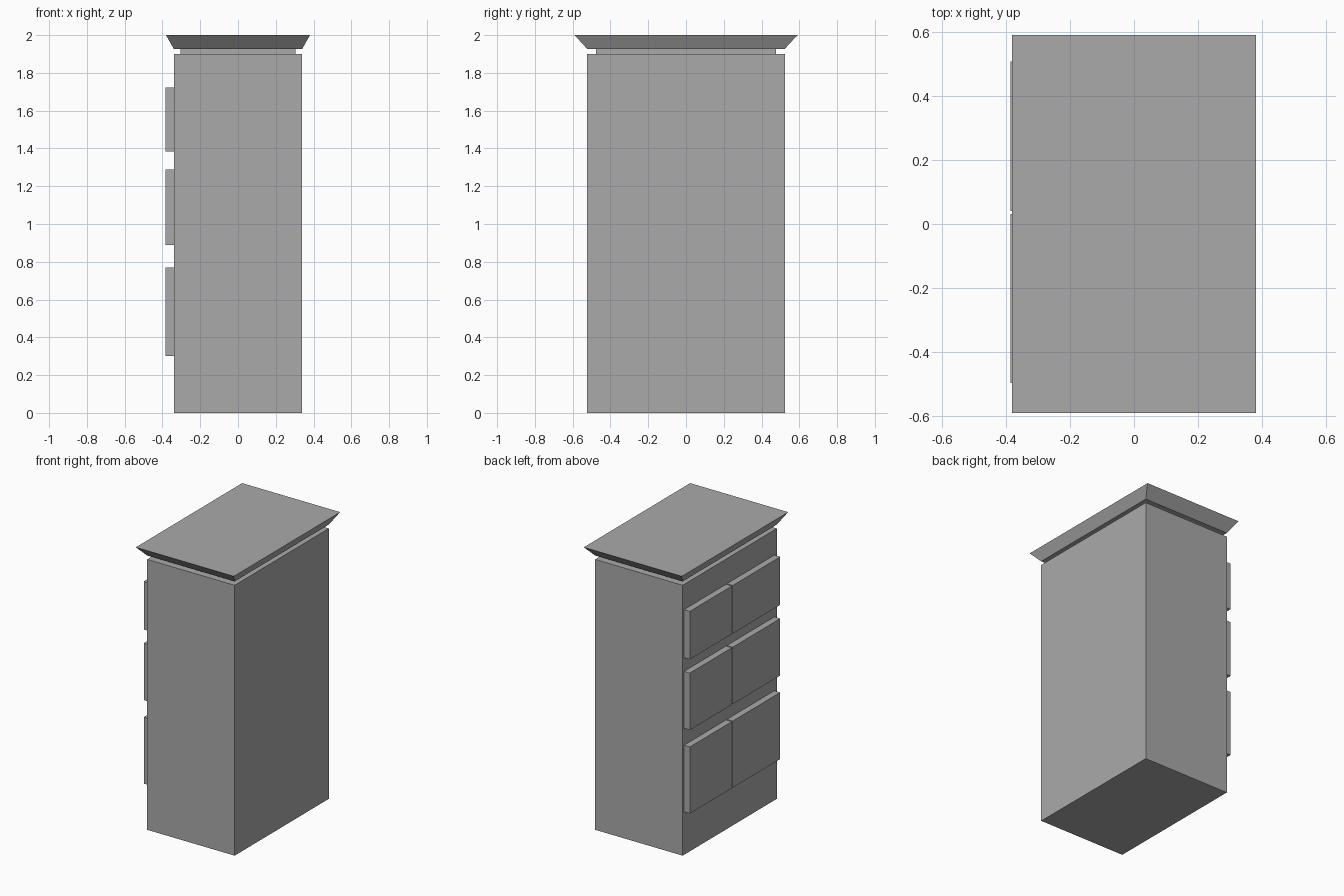
import bpy
import bmesh

cube = bpy.data.objects.get("Cube")
if cube:
    bpy.data.objects.remove(cube, do_unlink=True)

grey = bpy.data.materials.new("plain grey")
grey.use_nodes = True
colour = (0.4, 0.4, 0.4, 1)
grey.diffuse_color = colour
grey.node_tree.nodes["Principled BSDF"].inputs["Base Color"].default_value = colour


def block(name, x, y, z, flare=(1, 1)):
    """Box between the given (low, high) limits, with its top scaled by flare."""
    bm = bmesh.new()
    bmesh.ops.create_cube(bm, size=1)
    size = [hi - lo for lo, hi in (x, y, z)]
    centre = [(hi + lo) / 2 for lo, hi in (x, y, z)]
    for v in bm.verts:
        if v.co.z > 0:
            v.co.x *= flare[0]
            v.co.y *= flare[1]
        v.co = [c + s * p for c, s, p in zip(centre, size, v.co)]
    mesh = bpy.data.meshes.new(name)
    bm.to_mesh(mesh)
    bm.free()
    mesh.materials.append(grey)
    obj = bpy.data.objects.new(name, mesh)
    bpy.context.collection.objects.link(obj)
    return obj


# Cabinet body, recessed neck and flared top
half_x, half_y = 0.34, 0.523
block("cabinet_body", (-half_x, half_x), (-half_y, half_y), (0, 1.9))
block("neck", (-0.304, 0.304), (-0.476, 0.476), (1.9, 1.927))
block("flared_top", (-half_x, half_x), (-half_y, half_y), (1.927, 2),
      flare=(0.381 / half_x, 0.59 / half_y))

# Drawer fronts: three rows of two on one long side
rows = {"lower": (0.302, 0.77), "middle": (0.889, 1.289), "upper": (1.385, 1.723)}
columns = {"back": (0.04, 0.507), "front": (-0.496, 0.031)}
for row, z in rows.items():
    for column, y in columns.items():
        block(f"{row}_{column}_drawer", (-0.385, -half_x), y, z)
